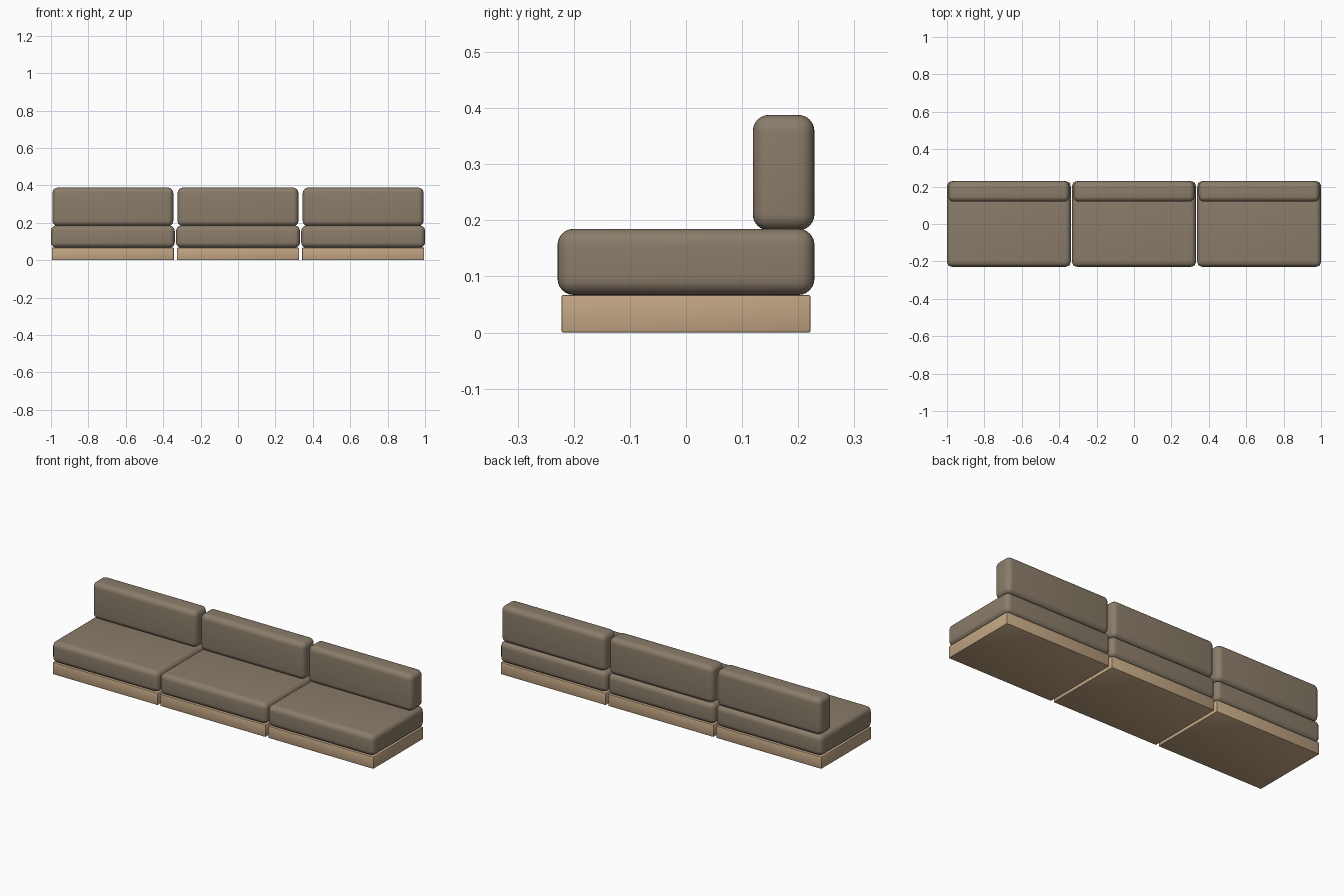
import bpy

if "Cube" in bpy.data.objects:
    bpy.data.objects.remove(bpy.data.objects["Cube"])


def material(name, rgb):
    m = bpy.data.materials.new(name)
    m.diffuse_color = (*rgb, 1.0)
    m.use_nodes = True
    m.node_tree.nodes["Principled BSDF"].inputs["Base Color"].default_value = m.diffuse_color
    return m


fabric = material("taupe fabric", (0.254, 0.202, 0.144))
wood = material("light wood", (0.546, 0.381, 0.231))


def rounded_box(name, lo, hi, radius, segments, mat):
    """Box between two corners with rounded edges."""
    centre = [(a + b) / 2 for a, b in zip(lo, hi)]
    size = [b - a for a, b in zip(lo, hi)]
    bpy.ops.mesh.primitive_cube_add(size=1, location=centre)
    ob = bpy.context.object
    ob.name = name
    ob.scale = size
    bpy.ops.object.transform_apply(location=False, rotation=False, scale=True)
    bevel = ob.modifiers.new("rounding", "BEVEL")
    bevel.width = radius
    bevel.segments = segments
    bpy.ops.object.modifier_apply(modifier=bevel.name)
    ob.data.materials.append(mat)
    bpy.ops.object.shade_smooth_by_angle()
    return ob


# Three identical sofa modules side by side
for side, x in (("left", -0.669), ("middle", 0.0), ("right", 0.669)):
    # wooden plinth
    rounded_box(side + "_base", (x - 0.326, -0.222, 0.0),
                (x + 0.326, 0.222, 0.067), 0.003, 2, wood)
    # seat cushion
    rounded_box(side + "_seat", (x - 0.331, -0.229, 0.067),
                (x + 0.331, 0.229, 0.185), 0.029, 6, fabric)
    # back cushion
    rounded_box(side + "_backrest", (x - 0.323, 0.119, 0.182),
                (x + 0.323, 0.229, 0.388), 0.029, 6, fabric)
